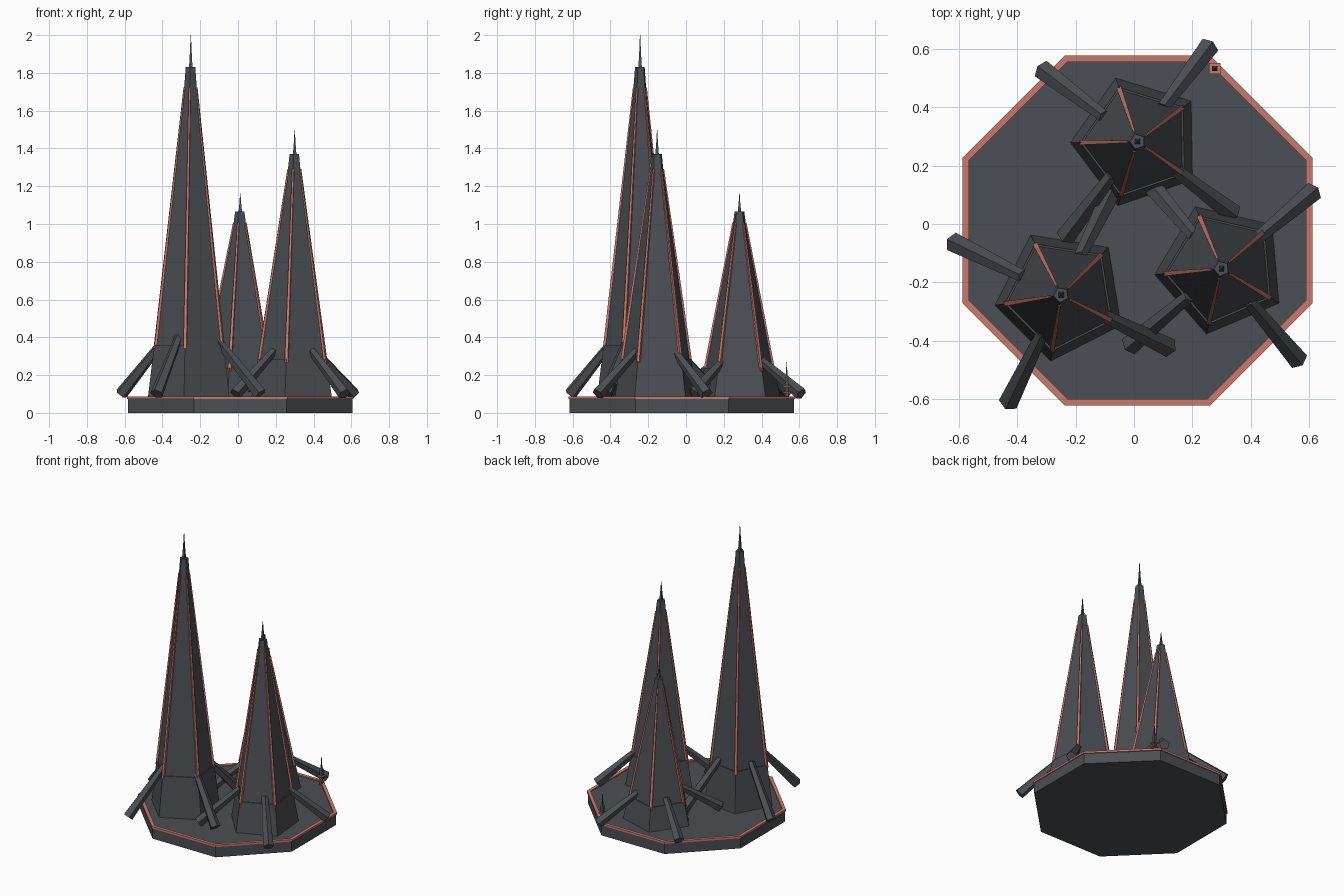
import bpy
import bmesh
from math import cos, sin, pi, radians
from mathutils import Vector

cube = bpy.data.objects.get("Cube")
if cube:
    bpy.data.objects.remove(cube)


def material(name, rgb):
    m = bpy.data.materials.new(name)
    m.use_nodes = True
    m.diffuse_color = (*rgb, 1)
    m.node_tree.nodes["Principled BSDF"].inputs["Base Color"].default_value = (*rgb, 1)
    return m


GREY = material("dark_grey", (0.07, 0.078, 0.087))
RED = material("coral_red", (0.6, 0.19, 0.155))


def loft(name, rings, sides, mat, axis=Vector((0, 0, 1)), spin=0.0, closed=False):
    """Join polygon rings (centre, radius) square to the axis; closed makes a hollow frame."""
    axis = axis.normalized()
    side = Vector((1, 0, 0)) if abs(axis.z) > 0.999 else axis.cross(Vector((0, 0, 1))).normalized()
    other = axis.cross(side)
    bm = bmesh.new()
    loops = []
    for centre, radius in rings:
        angles = [spin + 2 * pi * i / sides for i in range(sides)]
        loops.append([bm.verts.new(Vector(centre) + radius * (side * cos(a) + other * sin(a)))
                      for a in angles])
    pairs = list(zip(loops, loops[1:]))
    if closed:
        pairs.append((loops[-1], loops[0]))
    else:
        bm.faces.new(loops[0])
        bm.faces.new(loops[-1])
    for low, high in pairs:
        for i in range(sides):
            j = (i + 1) % sides
            bm.faces.new((low[i], low[j], high[j], high[i]))
    bmesh.ops.recalc_face_normals(bm, faces=bm.faces)
    mesh = bpy.data.meshes.new(name)
    bm.to_mesh(mesh)
    bm.free()
    mesh.materials.append(mat)
    obj = bpy.data.objects.new(name, mesh)
    bpy.context.collection.objects.link(obj)
    return obj


def stack(x, y, levels):
    return [((x, y, z), r) for z, r in levels]


# Octagonal platform with a raised coloured rim
BX, BY, DECK = 0.012, -0.022, 0.08
loft("platform", stack(BX, BY, [(0, 0.643), (DECK, 0.643)]), 8, GREY, spin=pi / 8)
loft("platform_rim", stack(BX, BY, [(0.074, 0.65), (0.088, 0.65), (0.088, 0.626), (0.074, 0.626)]),
     8, RED, spin=pi / 8, closed=True)


def tower(label, x, y, top, turn, strut_turn):
    height = top - DECK
    shoulder = DECK + 0.16 * height
    neck = DECK + 0.935 * height
    spin = radians(turn)

    # Plinth, spire, cap and mast
    loft(label + "_plinth", stack(x, y, [(DECK, 0.23), (shoulder, 0.196)]), 5, GREY, spin=spin)
    loft(label + "_spire", stack(x, y, [(shoulder, 0.188), (top - 0.01, 0.024)]), 5, GREY, spin=spin)
    loft(label + "_cap", stack(x, y, [(neck, 0.036), (top, 0.027)]), 5, GREY, spin=spin)
    loft(label + "_mast", stack(x, y, [(top, 0.013), (top + 0.05 * height, 0.006),
                                       (top + 0.098 * height, 0.0015)]), 4, GREY, spin=pi / 4)

    # Coloured ridge on each spire edge
    for i in range(5):
        a = spin + 2 * pi * i / 5
        d = Vector((cos(a), sin(a), 0))
        foot = Vector((x, y, shoulder - 0.02)) + d * 0.19
        head = Vector((x, y, neck + 0.005)) + d * 0.034
        loft(f"{label}_ridge_{i + 1}", [(foot, 0.012), (head, 0.006)], 4, RED,
             axis=head - foot, spin=pi / 4)

    # Slanted buttresses reaching down to the platform
    for i in range(4):
        a = radians(strut_turn) + pi / 2 * i
        d = Vector((cos(a), sin(a), 0))
        upper = Vector((x, y, shoulder + 0.04)) + d * 0.145
        lower = Vector((x, y, 0.1)) + d * 0.41
        loft(f"{label}_buttress_{i + 1}", [(upper, 0.022), (lower, 0.035)], 5, GREY,
             axis=lower - upper, spin=-pi / 2)


tower("tall_tower", -0.25, -0.243, 1.83, 45, 64)
tower("middle_tower", 0.3, -0.153, 1.37, 41, 40)
tower("short_tower", 0.012, 0.283, 1.065, 37, 53)

# Small beacon on the platform edge
PX, PY = 0.277, 0.533
loft("beacon_post", stack(PX, PY, [(DECK, 0.014), (0.19, 0.012), (0.2, 0.006), (0.27, 0.0015)]),
     4, GREY, spin=pi / 4)
for i, z in enumerate((0.105, 0.135)):
    loft(f"beacon_band_{i + 1}", stack(PX, PY, [(z, 0.027), (z + 0.008, 0.027)]),
         4, RED, spin=pi / 4)
